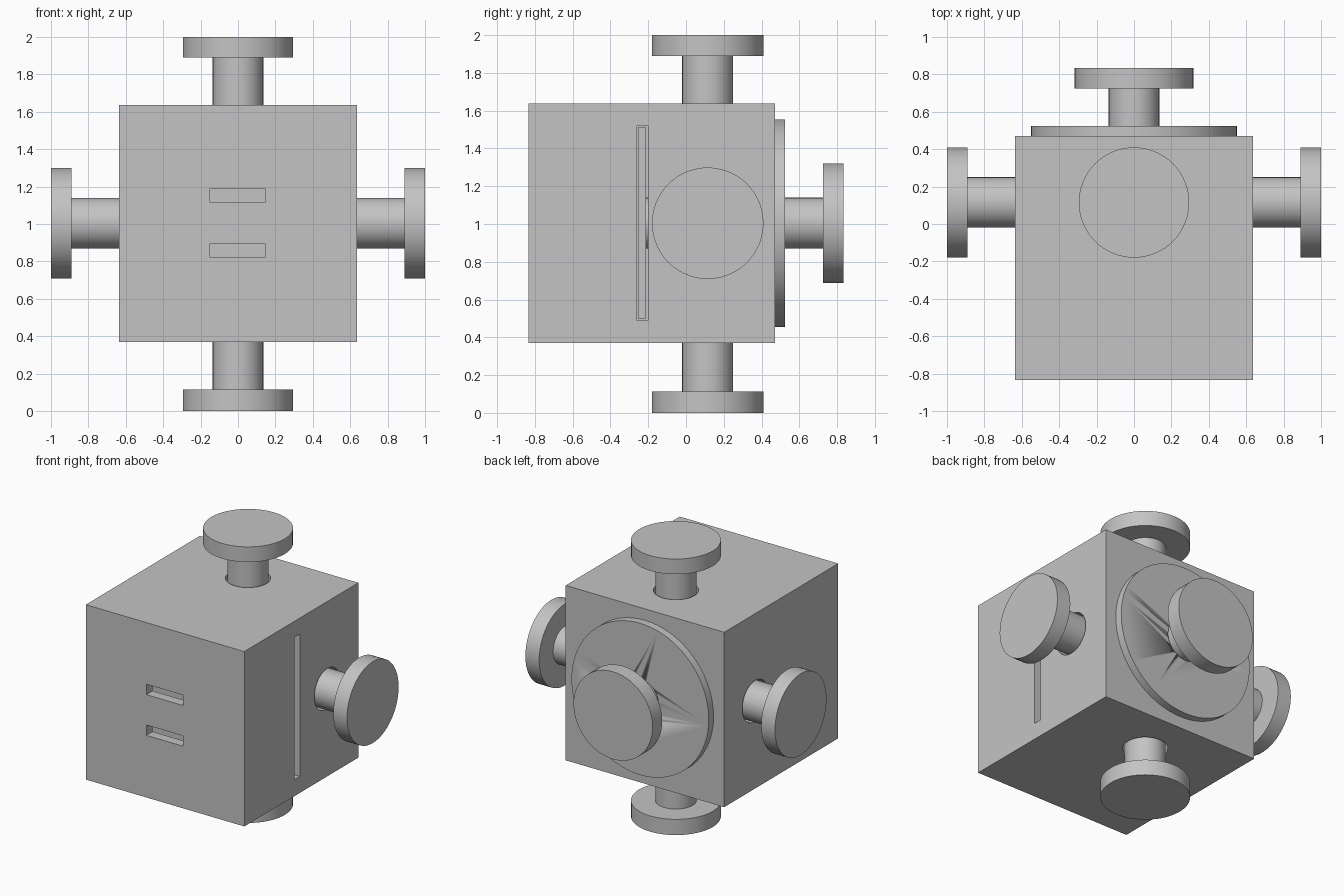
import bpy
from math import pi
from mathutils import Vector

cube = bpy.data.objects.get("Cube")
if cube:
    bpy.data.objects.remove(cube)

grey = bpy.data.materials.new("plain grey")
grey.use_nodes = True
GREY = (0.55, 0.55, 0.55, 1)
grey.diffuse_color = GREY
grey.node_tree.nodes["Principled BSDF"].inputs["Base Color"].default_value = GREY

CENTRE = Vector((0, 0.115, 1.004))   # where the knob axes cross
WALL = 0.07


def finish(obj, name):
    obj.name = name
    obj.data.materials.clear()
    obj.data.materials.append(grey)
    return obj


def box(name, low, high):
    low, high = Vector(low), Vector(high)
    bpy.ops.mesh.primitive_cube_add(size=1, location=(low + high) / 2)
    obj = bpy.context.object
    obj.scale = high - low
    bpy.ops.object.transform_apply(location=False, rotation=False, scale=True)
    return finish(obj, name)


def rod(name, direction, start, end, radius):
    """Cylinder along a direction, between two distances from the centre."""
    d = Vector(direction)
    bpy.ops.mesh.primitive_cylinder_add(
        vertices=72, radius=radius, depth=end - start,
        location=CENTRE + d * (start + end) / 2,
        rotation=d.to_track_quat('Z', 'Y').to_euler())
    bpy.ops.object.shade_smooth_by_angle(angle=pi / 6)
    return finish(bpy.context.object, name)


def cut(obj, cutters):
    """Subtract the cutters, bake the result and remove them."""
    for c in cutters:
        mod = obj.modifiers.new("cut", 'BOOLEAN')
        mod.operation = 'DIFFERENCE'
        mod.solver = 'EXACT'
        mod.object = c
    bpy.context.view_layer.update()
    graph = bpy.context.evaluated_depsgraph_get()
    mesh = bpy.data.meshes.new_from_object(obj.evaluated_get(graph))
    obj.modifiers.clear()
    obj.data = mesh
    for c in cutters:
        bpy.data.objects.remove(c)


# Direction, shaft inner end, knob inner face, knob outer face, knob radius
knobs = {
    "left": ((1, 0, 0), 0.45, 0.89, 1.0, 0.295),
    "right": ((-1, 0, 0), 0.45, 0.89, 1.0, 0.295),
    "top": ((0, 0, 1), 0.45, 0.886, 0.996, 0.295),
    "bottom": ((0, 0, -1), 0.45, 0.89, 1.004, 0.295),
    "back": ((0, 1, 0), -0.33, 0.61, 0.72, 0.317),
}

# Hollow housing with slots and clearance holes
low, high = Vector((-0.635, -0.835, 0.37)), Vector((0.635, 0.47, 1.637))
inset = Vector((WALL, WALL, WALL))
housing = box("housing", low, high)
cutters = [box("cavity", low + inset, high - inset),
           box("side_cut", (0.5, -0.26, 0.49), (0.7, -0.2, 1.52))]
for z in (0.82, 1.115):
    cutters.append(box("front_cut", (-0.15, -0.9, z), (0.145, -0.72, z + 0.075)))
for direction, *_ in knobs.values():
    cutters.append(rod("hole_cut", direction, 0.25, 0.75, 0.148))
cut(housing, cutters)

# Round plate on the back, with its own clearance hole
plate = rod("back_plate", (0, 1, 0), 0.355, 0.41, 0.55)
cut(plate, [rod("plate_cut", (0, 1, 0), 0.3, 0.5, 0.148)])

# Push knobs on their shafts
for side, (direction, inner, face, outer, radius) in knobs.items():
    rod(side + "_shaft", direction, inner, face + 0.01, 0.135)
    rod(side + "_knob", direction, face, outer, radius)

# Inner sliding plate seen through the side slot
box("inner_plate", (-0.55, -0.255, 0.5), (0.57, -0.212, 1.51))
